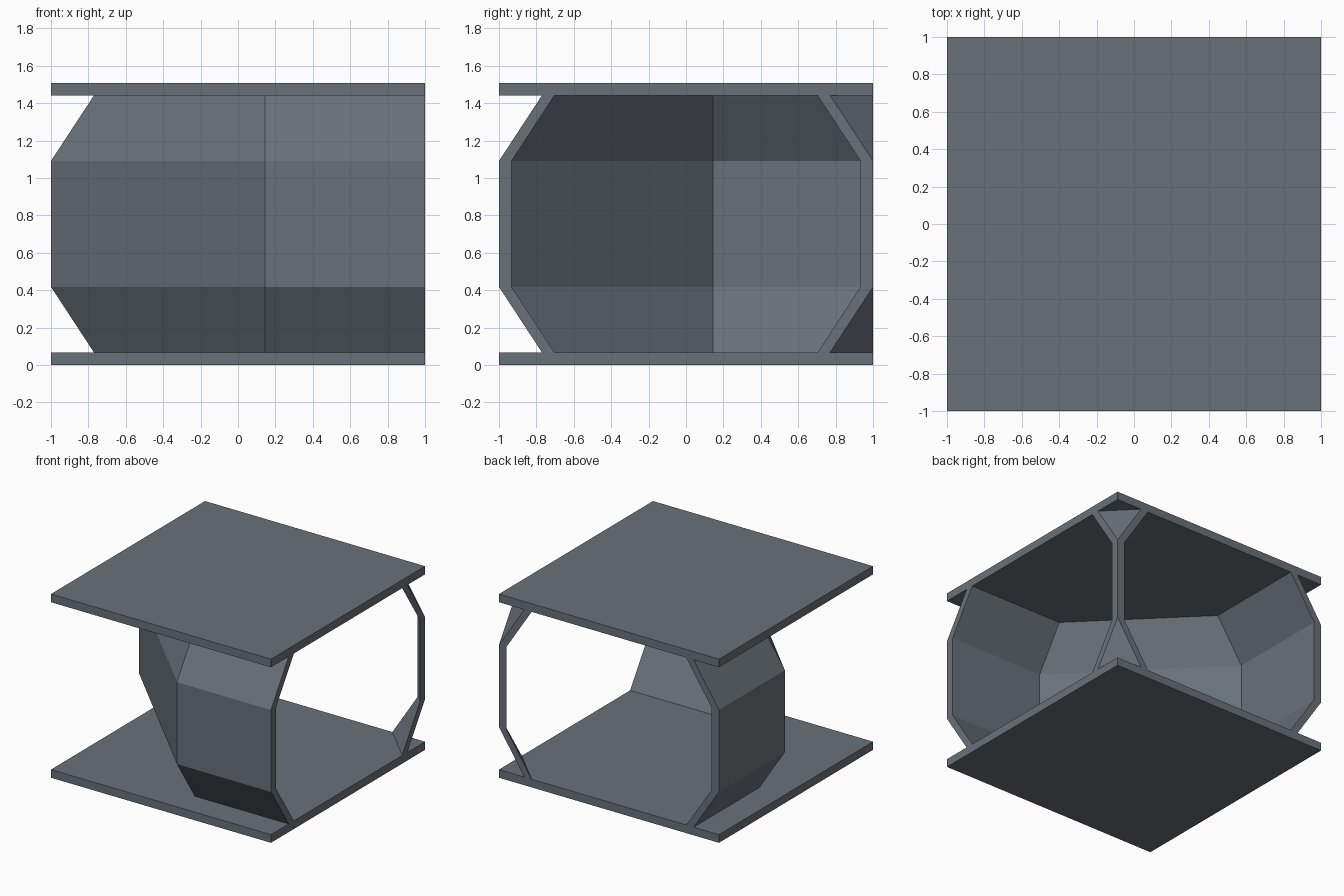
import bpy, bmesh

if "Cube" in bpy.data.objects:
    bpy.data.objects.remove(bpy.data.objects["Cube"])

H = 1.509          # total height
T = 0.067          # slab and wall thickness
FOLD = 0.145       # where the outer wall bends
Z = [T, 0.418, H - 0.418, H - T]

grey = bpy.data.materials.new("slate_grey")
grey.diffuse_color = (0.14, 0.165, 0.19, 1)
grey.use_nodes = True
grey.node_tree.nodes["Principled BSDF"].inputs["Base Color"].default_value = grey.diffuse_color


def finish(name, bm):
    bmesh.ops.remove_doubles(bm, verts=bm.verts, dist=1e-5)
    bmesh.ops.recalc_face_normals(bm, faces=bm.faces)
    me = bpy.data.meshes.new(name)
    bm.to_mesh(me)
    bm.free()
    me.materials.append(grey)
    bpy.context.collection.objects.link(bpy.data.objects.new(name, me))


def slab(name, z0):
    bm = bmesh.new()
    bmesh.ops.create_cube(bm, size=1)
    for v in bm.verts:
        v.co = (v.co.x * 2, v.co.y * 2, z0 + (v.co.z + 0.5) * T)
    finish(name, bm)


# Wall cross-section: (inset from the outer line, height), half an octagon
inset = [0.23, 0, 0, 0.23]
outside = list(zip(inset, Z))
inside = [(d + T, z) for d, z in reversed(outside)]
section = outside + inside


def wall(name, path):
    """Sweep the section through the stations given by path(inset)."""
    bm = bmesh.new()
    rows = [[bm.verts.new((x, y, z)) for x, y in path(d)] for d, z in section]
    n = len(rows)
    for i in range(n):
        a, b = rows[i], rows[(i + 1) % n]
        for k in range(len(a) - 1):
            bm.faces.new((a[k], a[k + 1], b[k + 1], b[k]))
    # end caps, one quad per wall panel
    for k in (0, -1):
        for i in range(3):
            bm.faces.new((rows[i][k], rows[i + 1][k], rows[6 - i][k], rows[7 - i][k]))
    finish(name, bm)


# Floor and ceiling
slab("floor", 0)
slab("ceiling", H - T)
# Long outer wall round the bend, and the small post at the inside corner
wall("outer_wall", lambda d: [(1, d - 1), (FOLD, d - 1), (d - 1, FOLD), (d - 1, 1)])
wall("inner_corner_post", lambda d: [(1, 1 - d), (1 - d, 1)])
